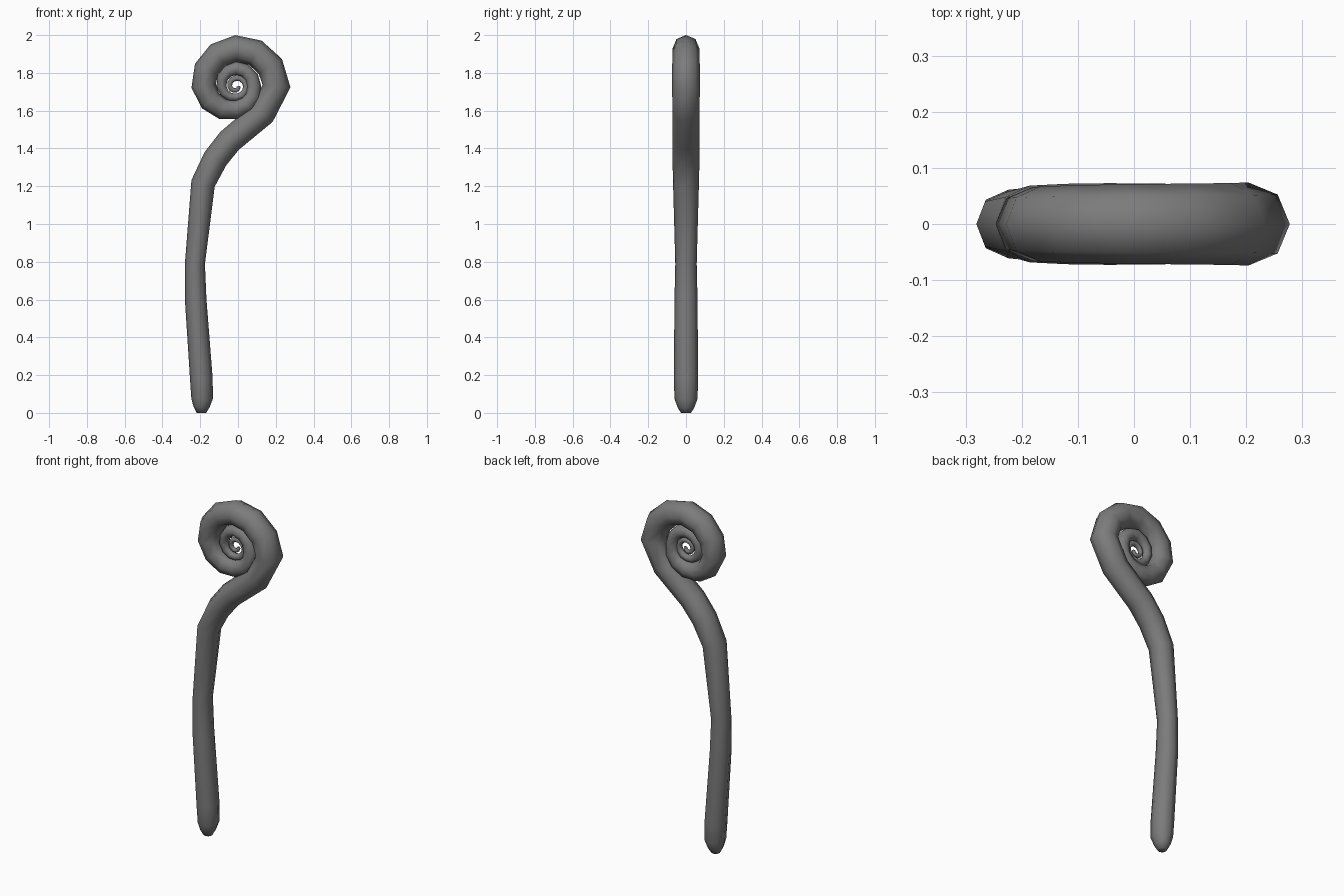
import bpy, bmesh, math
from mathutils import Vector

if "Cube" in bpy.data.objects:
    bpy.data.objects.remove(bpy.data.objects["Cube"])

SIDES = 8
CX, CZ = -0.01, 1.73  # centre of the curled head

# Stem rings: x, z, tube radius
rings = [(-0.193, 0.0, 0.025), (-0.193, 0.03, 0.042), (-0.19, 0.075, 0.057),
         (-0.194, 0.18, 0.06), (-0.224, 0.60, 0.057), (-0.228, 0.79, 0.053),
         (-0.185, 1.215, 0.064), (-0.12, 1.345, 0.067), (-0.045, 1.44, 0.068),
         (0.128, 1.585, 0.071)]
STEM = len(rings)

# Spiral head: distance from centre and tube radius at each quarter turn
quarters = [(.214, .074), (.199, .071), (.172, .065), (.125, .051), (.093, .039),
            (.095, .036), (.078, .026), (.06, .02), (.054, .017), (.043, .015),
            (.034, .013), (.022, .012), (.012, .009)]
STEPS = 3
for i in range((len(quarters) - 1) * STEPS + 1):
    q = min(i // STEPS, len(quarters) - 2)
    f = i / STEPS - q
    dist, rad = (a + (b - a) * f for a, b in zip(quarters[q], quarters[q + 1]))
    ang = math.radians(i * 90 / STEPS)
    rings.append((CX + dist * math.cos(ang), CZ + dist * math.sin(ang), rad))

# Sweep a tapered tube through the rings
bm = bmesh.new()
points = [Vector((x, 0, z)) for x, z, r in rings]
loops = []
for i, p in enumerate(points):
    d1 = p - points[max(i - 1, 0)]
    d2 = points[min(i + 1, len(points) - 1)] - p
    t = (d1.normalized() + d2.normalized()).normalized()
    n = Vector((t.z, 0, -t.x))
    r = rings[i][2]
    depth = r * 1.07 if i < STEM - 1 else r  # stem is slightly deeper than wide
    loop = []
    for k in range(SIDES):
        a = 2 * math.pi * k / SIDES
        loop.append(bm.verts.new(p + n * (r * math.cos(a)) + Vector((0, depth * math.sin(a), 0))))
    loops.append(loop)
for a, b in zip(loops, loops[1:]):
    for k in range(SIDES):
        m = (k + 1) % SIDES
        bm.faces.new((a[k], a[m], b[m], b[k]))
bm.faces.new(loops[0][::-1])
bm.faces.new(loops[-1])
bmesh.ops.recalc_face_normals(bm, faces=bm.faces[:])

mesh = bpy.data.meshes.new("curled_stem")
bm.to_mesh(mesh)
bm.free()
stem = bpy.data.objects.new("curled_stem", mesh)
bpy.context.collection.objects.link(stem)
for poly in mesh.polygons:
    poly.use_smooth = True

# Dark grey colour
dark = bpy.data.materials.new("dark_grey")
dark.diffuse_color = (0.2, 0.2, 0.2, 1)
dark.use_nodes = True
dark.node_tree.nodes["Principled BSDF"].inputs["Base Color"].default_value = dark.diffuse_color
mesh.materials.append(dark)
